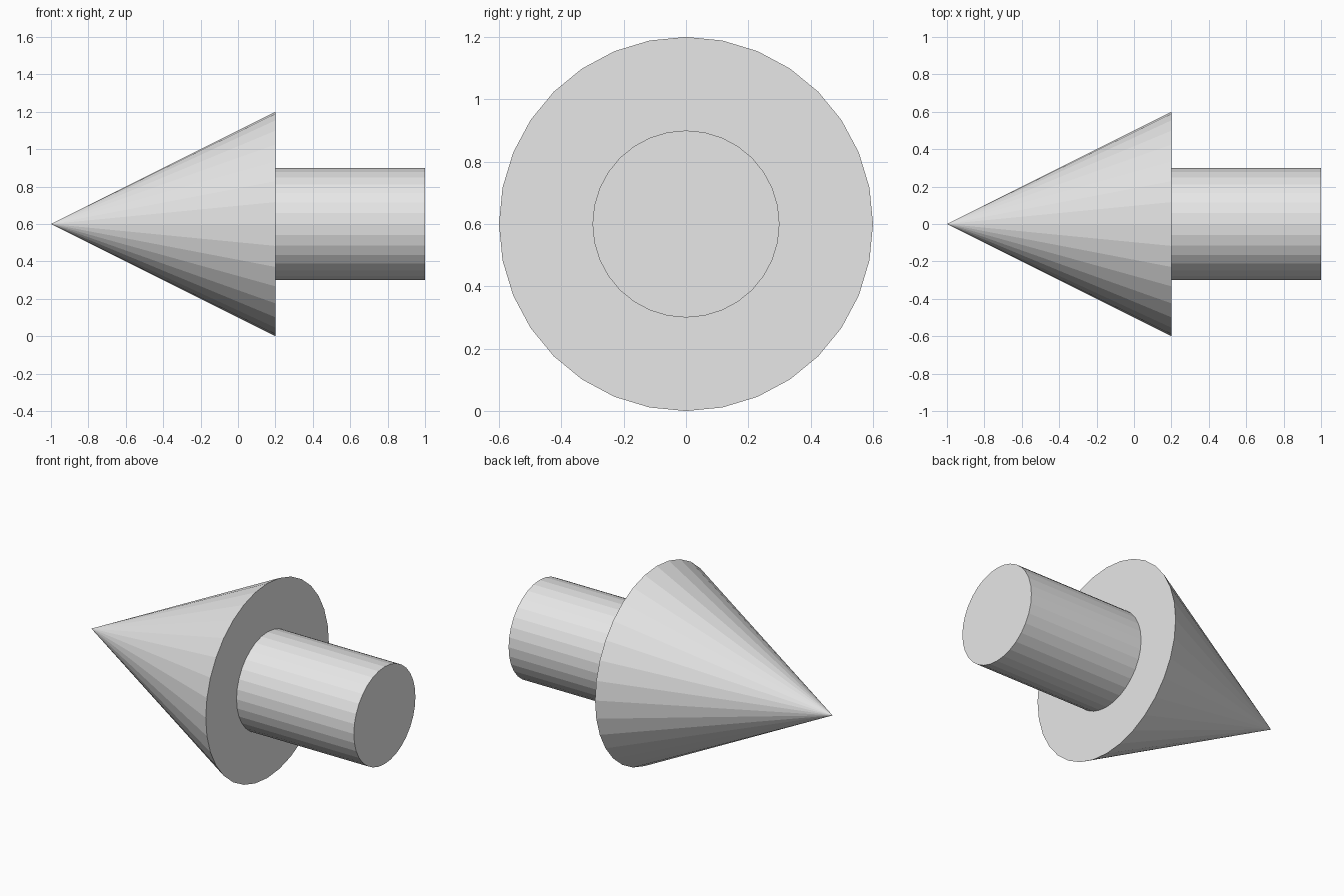
import bpy
import math

if "Cube" in bpy.data.objects:
    bpy.data.objects.remove(bpy.data.objects["Cube"])

SIDES = 32
AXIS_HEIGHT = 0.6

grey = bpy.data.materials.new("light grey")
grey.diffuse_color = (0.8, 0.8, 0.8, 1.0)
grey.use_nodes = True
grey.node_tree.nodes["Principled BSDF"].inputs["Base Color"].default_value = grey.diffuse_color


def round_part(name, x_start, x_end, r_start, r_end):
    """Flat-shaded cone or cylinder lying along the x axis."""
    bpy.ops.mesh.primitive_cone_add(
        vertices=SIDES, radius1=r_start, radius2=r_end, depth=x_end - x_start,
        location=((x_start + x_end) / 2, 0, AXIS_HEIGHT),
        rotation=(0, math.pi / 2, 0))
    part = bpy.context.object
    part.name = name
    part.data.materials.append(grey)
    return part


# Pointed head, tip towards -x
round_part("arrow_head", -1.0, 0.2, 0.0, 0.6)

# Round shaft behind the head
round_part("arrow_shaft", 0.2, 1.0, 0.3, 0.3)
